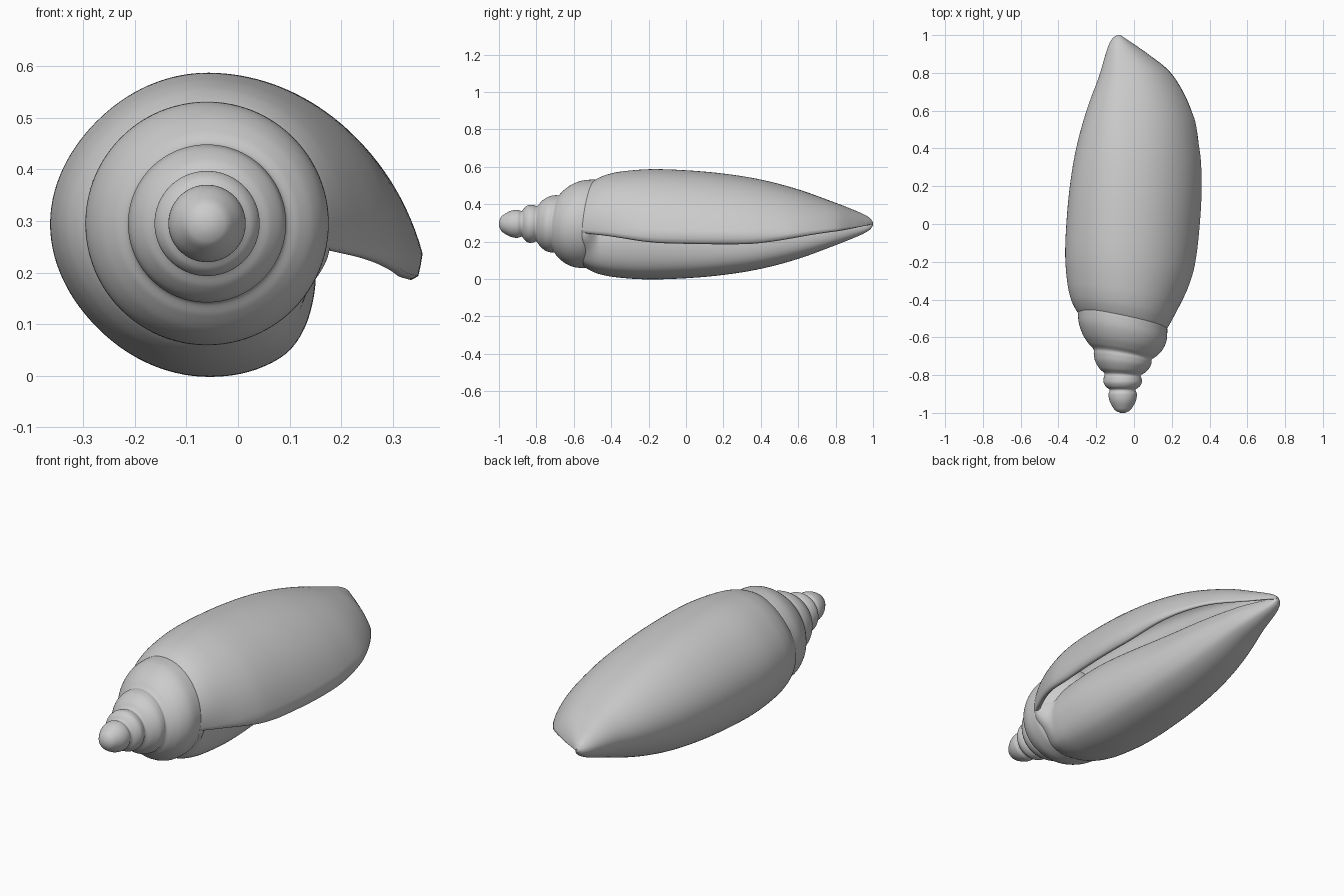
import bpy, bmesh, math
from math import radians, cos, sin

if "Cube" in bpy.data.objects:
    bpy.data.objects.remove(bpy.data.objects["Cube"])

CX, CZ = -0.06, 0.295          # coiling axis runs along y


def interp(pts, t):
    """Smooth cubic interpolation through (t, value) points."""
    if t <= pts[0][0]:
        return pts[0][1]
    if t >= pts[-1][0]:
        return pts[-1][1]
    n = len(pts)

    def slope(i):
        a, b = pts[max(i - 1, 0)], pts[min(i + 1, n - 1)]
        return (b[1] - a[1]) / (b[0] - a[0])
    for i in range(n - 1):
        (x0, y0), (x1, y1) = pts[i], pts[i + 1]
        if t <= x1:
            h = x1 - x0
            u = (t - x0) / h
            return ((2*u**3 - 3*u**2 + 1) * y0 + (u**3 - 2*u*u + u) * h * slope(i)
                    + (3*u*u - 2*u**3) * y1 + (u**3 - u*u) * h * slope(i + 1))


def smooth(a, b, t):
    u = min(max((t - a) / (b - a), 0), 1)
    return u * u * (3 - 2 * u)


def place(r, deg, y):
    """Polar point, with the whorls tilted slightly across the axis."""
    a = radians(deg)
    tilt = smooth(-0.86, -0.55, y) * (1 - smooth(-0.5, 0.1, y))
    cx = CX - 0.022 * smooth(0.75, 1.0, y)
    return (cx + r * cos(a), y - 0.052 * cos(a + radians(25)) * tilt, CZ + r * sin(a))


def loft(name, rings, caps):
    bm = bmesh.new()
    rows = [[bm.verts.new(p) for p in ring] for ring in rings]
    n = len(rows[0])
    for a, b in zip(rows, rows[1:]):
        for i in range(n):
            j = (i + 1) % n
            bm.faces.new((a[i], a[j], b[j], b[i]))
    for c in caps:
        bm.faces.new(rows[c])
    bmesh.ops.recalc_face_normals(bm, faces=bm.faces)
    me = bpy.data.meshes.new(name)
    bm.to_mesh(me)
    bm.free()
    for p in me.polygons:
        p.use_smooth = True
    ob = bpy.data.objects.new(name, me)
    bpy.context.collection.objects.link(ob)
    return ob


# Spire: stacked rounded whorls
SPIRE = [(-1.0, 0.012), (-0.99, 0.035), (-0.97, 0.052), (-0.935, 0.07), (-0.9, 0.075),
         (-0.877, 0.069), (-0.862, 0.088), (-0.84, 0.101), (-0.815, 0.1), (-0.797, 0.096),
         (-0.775, 0.122), (-0.74, 0.146), (-0.71, 0.153), (-0.69, 0.154), (-0.668, 0.178),
         (-0.63, 0.208), (-0.58, 0.23), (-0.53, 0.236), (-0.49, 0.232), (-0.44, 0.2), (-0.33, 0.09)]
rings = []
for k in range(141):
    y = -1 + 0.67 * k / 140
    r = interp(SPIRE, y)
    rings.append([place(r, 360 * i / 96, y) for i in range(96)])
loft("spire", rings, (0, -1))

# Body whorl: scale along the axis, lip reach along the axis, outline by angle
BODY = [(-0.53, 0.75), (-0.49, 0.835), (-0.44, 0.905), (-0.36, 0.96), (-0.2, 1.0), (0, 0.98),
        (0.2, 0.92), (0.4, 0.81), (0.6, 0.63), (0.8, 0.385), (0.9, 0.25), (0.95, 0.175),
        (0.985, 0.1), (1.0, 0.03)]
LIP = [(-0.53, 0.222), (-0.49, 0.245), (-0.4, 0.297), (-0.3, 0.35), (-0.2, 0.385), (0, 0.412),
       (0.2, 0.422), (0.4, 0.412), (0.6, 0.37), (0.8, 0.26), (0.9, 0.15), (0.97, 0.055), (1.0, 0.01)]
OUTLINE = [(90, 0.292), (135, 0.291), (180, 0.304), (225, 0.293), (270, 0.297), (292, 0.298),
           (305, 0.291), (328, 0.247), (360, 0.19), (390, 0.16), (445, 0.15)]


def outer(deg, y):
    r = interp(OUTLINE, deg) * interp(BODY, y)
    if deg < 90:                                 # flare towards the lip
        w = min((90 - deg) / 98, 1) ** 2
        r += (interp(LIP, y) - r) * w
    elif deg > 300:                              # columella: hollowed, closed at the rear notch
        r *= 1 - 0.22 * smooth(-0.3, 0.4, y) * smooth(305, 370, deg)
        close = (1 - smooth(-0.5, -0.41, y)) * smooth(300, 346, deg)
        r += (interp(LIP, y) - r) * close * (1 - smooth(350, 380, deg))
    return r


rings = []
NY = 130
for k in range(NY + 1):
    y = -0.53 + 1.53 * (0.5 - 0.5 * cos(math.pi * k / NY))
    end = -11 - 3 * smooth(-0.4, -0.1, y) + 6 * smooth(0.3, 0.8, y)   # lip edge angle
    ring = []
    for i in range(151):                         # outside wall round to the columella
        d = end + (440 - end) * i / 150
        ring.append(place(outer(d, y), d, y))
    for i in range(45):                          # inside of the outer lip
        d = 78 + (end - 78) * i / 44
        r = outer(d, y)
        ring.append(place(r - min(0.025, 0.2 * r), d, y))
    r = outer(end, y)
    ring.append(place(r - min(0.012, 0.1 * r), end - 1.5, y))    # rounded lip edge
    rings.append(ring)
loft("body_whorl", rings, (-1,))
